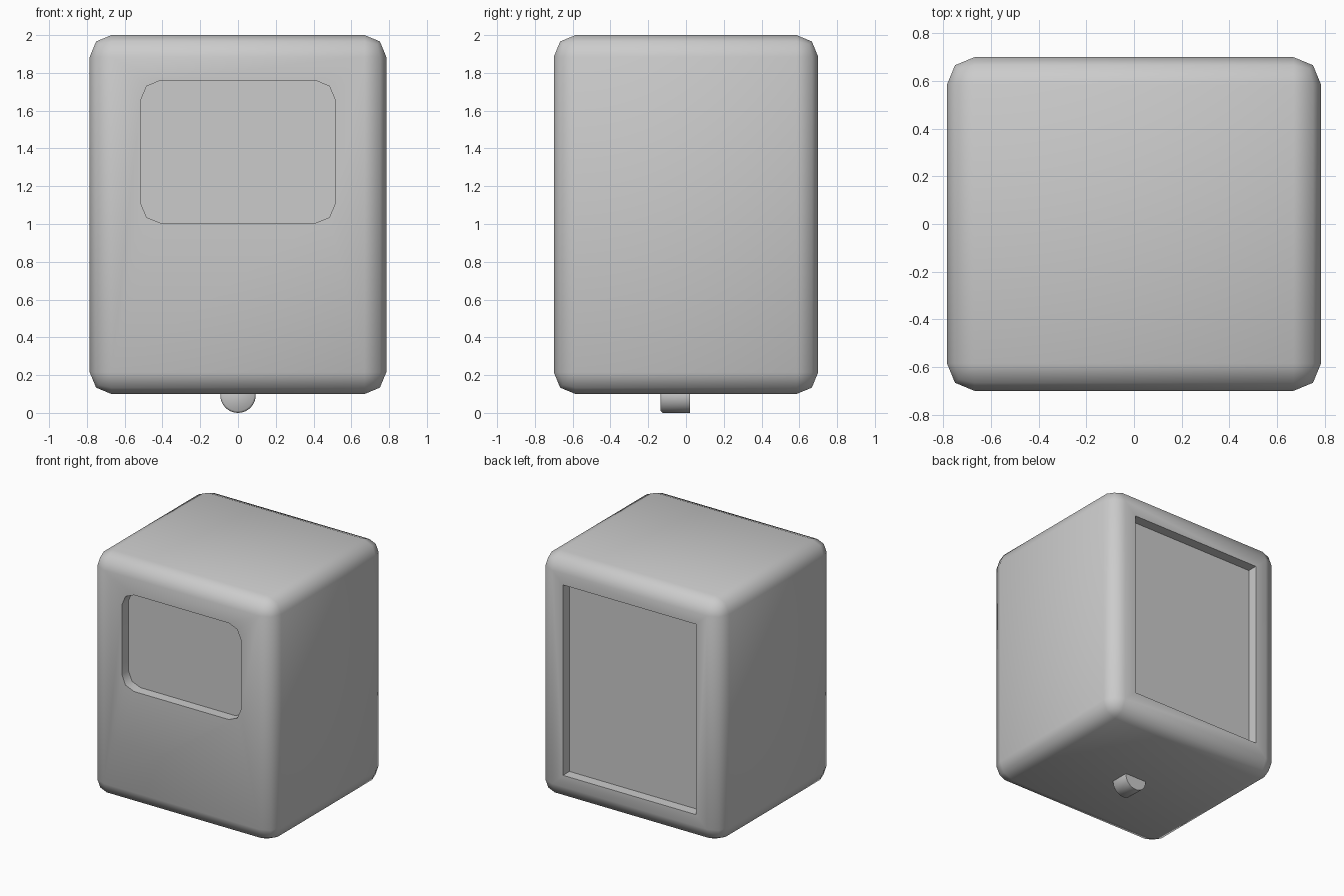
import bpy, bmesh, math
from mathutils import Matrix

if "Cube" in bpy.data.objects:
    bpy.data.objects.remove(bpy.data.objects["Cube"], do_unlink=True)

# Single plain grey finish
grey = bpy.data.materials.new("light_grey")
colour = (0.6, 0.6, 0.6, 1)
grey.use_nodes = True
grey.diffuse_color = colour
grey.node_tree.nodes["Principled BSDF"].inputs["Base Color"].default_value = colour


def finish(name, bm):
    mesh = bpy.data.meshes.new(name)
    bmesh.ops.recalc_face_normals(bm, faces=bm.faces)
    bm.to_mesh(mesh)
    bm.free()
    mesh.materials.append(grey)
    obj = bpy.data.objects.new(name, mesh)
    bpy.context.collection.objects.link(obj)
    return obj


def rounded_box(name, low, high, radius=0, only_y=False):
    """Box between two corners, rounded on all edges or only those along y."""
    bm = bmesh.new()
    bmesh.ops.create_cube(bm, size=1)
    for v in bm.verts:
        v.co = [h if c > 0 else l for c, l, h in zip(v.co, low, high)]
    if radius:
        edges = [e for e in bm.edges
                 if not only_y or abs(e.verts[0].co.y - e.verts[1].co.y) > 0.01]
        bmesh.ops.bevel(bm, geom=edges, offset=radius, segments=2,
                        profile=0.5, affect='EDGES')
    return finish(name, bm)


def shade(obj):
    bpy.ops.object.select_all(action='DESELECT')
    obj.select_set(True)
    bpy.context.view_layer.objects.active = obj
    bpy.ops.object.shade_smooth_by_angle(angle=math.radians(50))


# Rounded cabinet
body = rounded_box("cabinet_body", (-0.785, -0.70, 0.10), (0.785, 0.70, 2.0), 0.115)

# Front window and rear panel recesses
depth = 0.08
cutters = [
    rounded_box("window_cutter", (-0.515, -0.9, 1.005), (0.515, -0.7 + depth, 1.76),
                0.105, only_y=True),
    rounded_box("rear_panel_cutter", (-0.575, 0.7 - depth, 0.305), (0.575, 0.9, 1.795)),
]
bpy.context.view_layer.objects.active = body
for cutter in cutters:
    cutter.hide_render = True
    mod = body.modifiers.new("recess", 'BOOLEAN')
    mod.operation = 'DIFFERENCE'
    mod.solver = 'EXACT'
    mod.object = cutter
    bpy.ops.object.modifier_apply(modifier=mod.name)
    bpy.data.objects.remove(cutter, do_unlink=True)
shade(body)

# Round peg under the cabinet, softened at its front end
bm = bmesh.new()
bmesh.ops.create_cone(bm, cap_ends=True, segments=32, radius1=0.094, radius2=0.094,
                      depth=0.155, matrix=Matrix.Translation((0, -0.0575, 0.094))
                      @ Matrix.Rotation(math.pi / 2, 4, 'X'))
rim = [e for e in bm.edges if all(v.co.y < -0.13 for v in e.verts)]
bmesh.ops.bevel(bm, geom=rim, offset=0.01, segments=1, affect='EDGES')
shade(finish("bottom_peg", bm))
